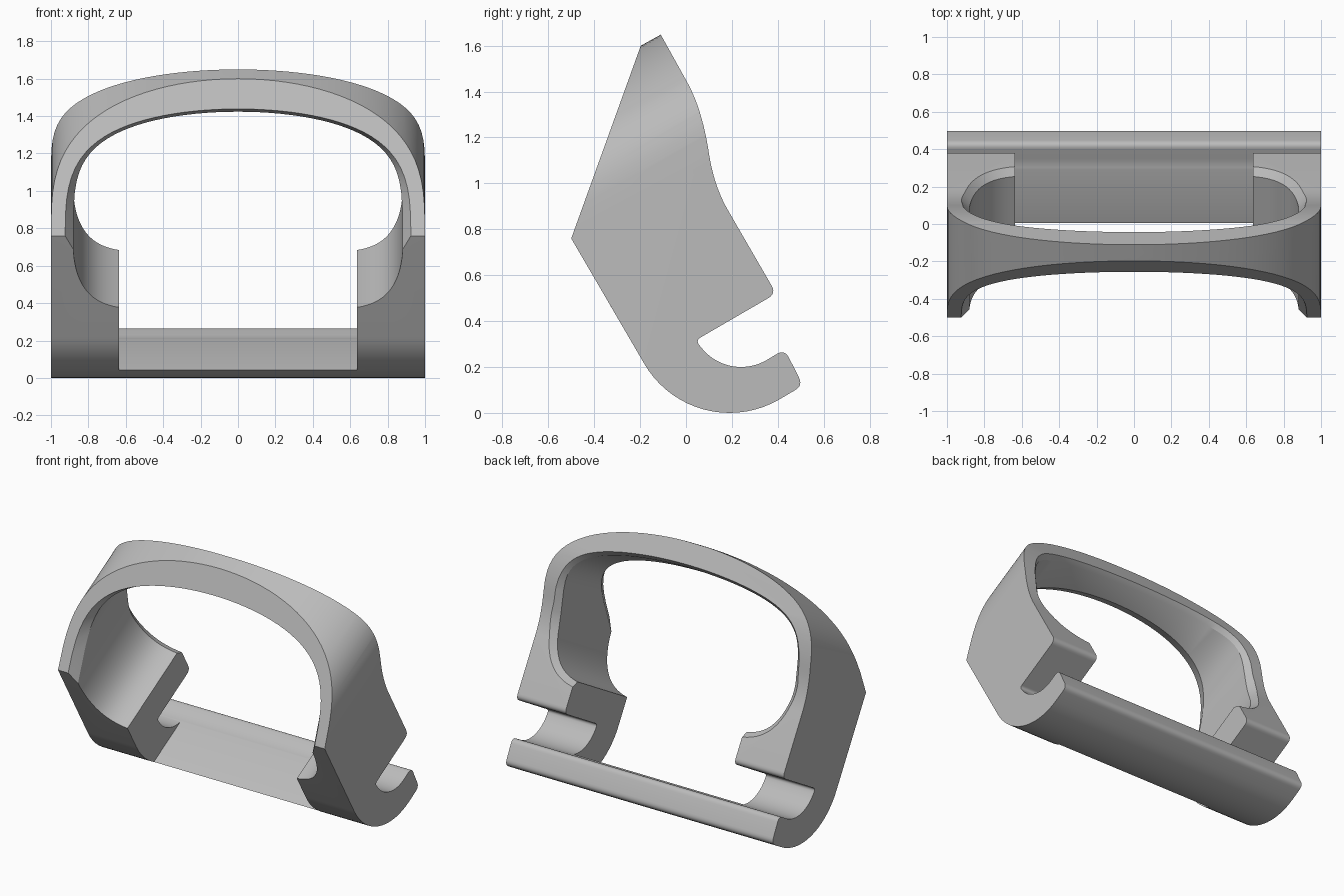
import bpy, bmesh, math
from mathutils import Vector

if "Cube" in bpy.data.objects:
    bpy.data.objects.remove(bpy.data.objects["Cube"], do_unlink=True)

C, S = math.cos(math.radians(30)), 0.5
WIDTH = 1.0
CORNER_V, TOP_V = 0.908, 1.484


def tilted(x, u, v):
    """Point in the frame leaning back 30 degrees: u is depth, v is height."""
    return Vector((x, u * C - v * S, u * S + v * C))


def loft(name, sections):
    """Closed solid through rings that share a point count."""
    bm = bmesh.new()
    rings = [[bm.verts.new(p) for p in ring] for ring in sections]
    n = len(rings[0])
    for a, b in zip(rings, rings[1:]):
        for i in range(n):
            j = (i + 1) % n
            bm.faces.new((a[i], a[j], b[j], b[i]))
    bm.faces.new(rings[0][::-1])
    bm.faces.new(rings[-1])
    bmesh.ops.recalc_face_normals(bm, faces=bm.faces)
    mesh = bpy.data.meshes.new(name)
    bm.to_mesh(mesh)
    bm.free()
    ob = bpy.data.objects.new(name, mesh)
    bpy.context.collection.objects.link(ob)
    return ob


def arc(cx, cy, r, start, end, n=18):
    angles = [math.radians(start + (end - start) * i / n) for i in range(n + 1)]
    return [(cx + r * math.cos(a), cy + r * math.sin(a)) for a in angles]


def bend(a, b, c, n=10):
    """Quadratic curve from a to c pulled toward b."""
    a, b, c = Vector(a), Vector(b), Vector(c)
    ts = [i / n for i in range(n + 1)]
    return [tuple(a * (1 - t) ** 2 + b * 2 * t * (1 - t) + c * t * t) for t in ts]


def fillet(before, corner, after, size):
    p = Vector(corner)
    a = p + (Vector(before) - p).normalized() * size
    c = p + (Vector(after) - p).normalized() * size
    return bend(a, p, c, 6)


def quarter(w, h, n, m, steps=24):
    """Superellipse quarter from the side (w, 0) to the middle (0, h)."""
    angles = [math.pi / 2 * i / steps for i in range(steps + 1)]
    return [(w * max(math.cos(a), 0) ** (2 / n), h * math.sin(a) ** (2 / m))
            for a in angles[:-1]] + [(0, h)]


def boolean(target, cutter, operation):
    cutter.hide_render = True
    mod = target.modifiers.new(operation, 'BOOLEAN')
    mod.operation, mod.object, mod.solver = operation, cutter, 'EXACT'
    bpy.context.view_layer.objects.active = target
    bpy.ops.object.modifier_apply(modifier=mod.name)
    bpy.data.objects.remove(cutter, do_unlink=True)


# Side profile: slanted front, curved back, slot and hook
back, lip, tip, heel = (0.18, 0.888), (0.393, 0.52), (0.43, 0.277), (0.51, 0.119)
slot = (0.045, 0.318)
profile = [(-0.5, 0.76), (-0.197, 1.6), (-0.11, 1.648)]
profile += bend((0, 1.45), (0.07, 1.33), (0.1, 1.13))
profile += bend((0.1, 1.13), (0.122, 0.99), back)[1:]
profile += fillet(back, lip, slot, 0.04)
profile += fillet(lip, slot, (0.07, 0.27), 0.02)
profile += arc(0.24, 0.42, 0.22, 218, 300)
profile += fillet((0.35, 0.23), tip, heel, 0.04)
profile += fillet(tip, heel, (0.405, 0.058), 0.04)
profile += arc(0.19, 0.43, 0.43, 300, 210)
body = loft("clip_frame", [[(x, y, z) for y, z in profile] for x in (-WIDTH, WIDTH)])

# Rounded outer arch
arch = [(x, CORNER_V + 0.012 + h) for x, h in quarter(WIDTH, TOP_V - 0.92, 2, 3)]
arch = [(1.0, -1.0)] + arch
arch += [(-x, v) for x, v in reversed(arch) if x > 0]
boolean(body, loft("outer_arch", [[tilted(x, u, v) for x, v in arch]
                                  for u in (-2, 2)]), 'INTERSECT')

# Opening with bevelled rims
upper = quarter(0.88, 0.49, 2, 4.4)
lower = quarter(0.88, 0.39, 8, 2)
half = [(x, 0.84 - h) for x, h in reversed(lower)] + [(x, 0.84 + h) for x, h in upper[1:]]
ring = half + [(-x, v) for x, v in reversed(half[1:-1])]


def offset(amount):
    out = []
    for i, (x, v) in enumerate(ring):
        a, b = ring[i - 1], ring[(i + 1) % len(ring)]
        normal = Vector((b[1] - a[1], a[0] - b[0])).normalized()
        d = amount(v)
        out.append((x + normal.x * d, v + normal.y * d))
    return out


def front_u(v):
    return -0.053 + (v - CORNER_V) * 1.176


def back_u(v):
    t = min(max((v - 0.725) / 0.475, 0), 1)
    return 0.602 + 0.124 * t * t * (3 - 2 * t)


def back_rim(v):
    return 0.04 - 0.025 * min(max((v - 0.9) / 0.4, 0), 1)


wide = offset(lambda v: 0.09)
flare = offset(back_rim)
flare_out = offset(lambda v: 2 * back_rim(v))
opening = loft("opening", [
    [tilted(x, front_u(v) - 0.1, v) for x, v in wide],
    [tilted(x, front_u(v) + 0.1, v) for x, v in ring],
    [tilted(x, back_u(v) - 0.04, v) for x, v in ring],
    [tilted(x, back_u(v), v) for x, v in flare],
    [tilted(x, back_u(v) + 0.04, v) for x, v in flare_out]])
boolean(body, opening, 'DIFFERENCE')

# Gap between the two lower arms, leaving the hook bar below
g = 0.635
gap = [(-g, 0.033), (g, 0.033), (g, 0.75), (-g, 0.75)]
boolean(body, loft("gap", [[tilted(x, u, v) for x, v in gap] for u in (-1, 1)]),
        'DIFFERENCE')

# Single grey material and shading
grey = bpy.data.materials.new("light_grey")
grey.use_nodes = True
colour = (0.5, 0.5, 0.5, 1)
grey.diffuse_color = colour
grey.node_tree.nodes["Principled BSDF"].inputs["Base Color"].default_value = colour
body.data.materials.clear()
body.data.materials.append(grey)
for poly in body.data.polygons:
    poly.material_index = 0
bpy.ops.object.select_all(action='DESELECT')
body.select_set(True)
bpy.context.view_layer.objects.active = body
bpy.ops.object.shade_smooth_by_angle(angle=math.radians(25))
